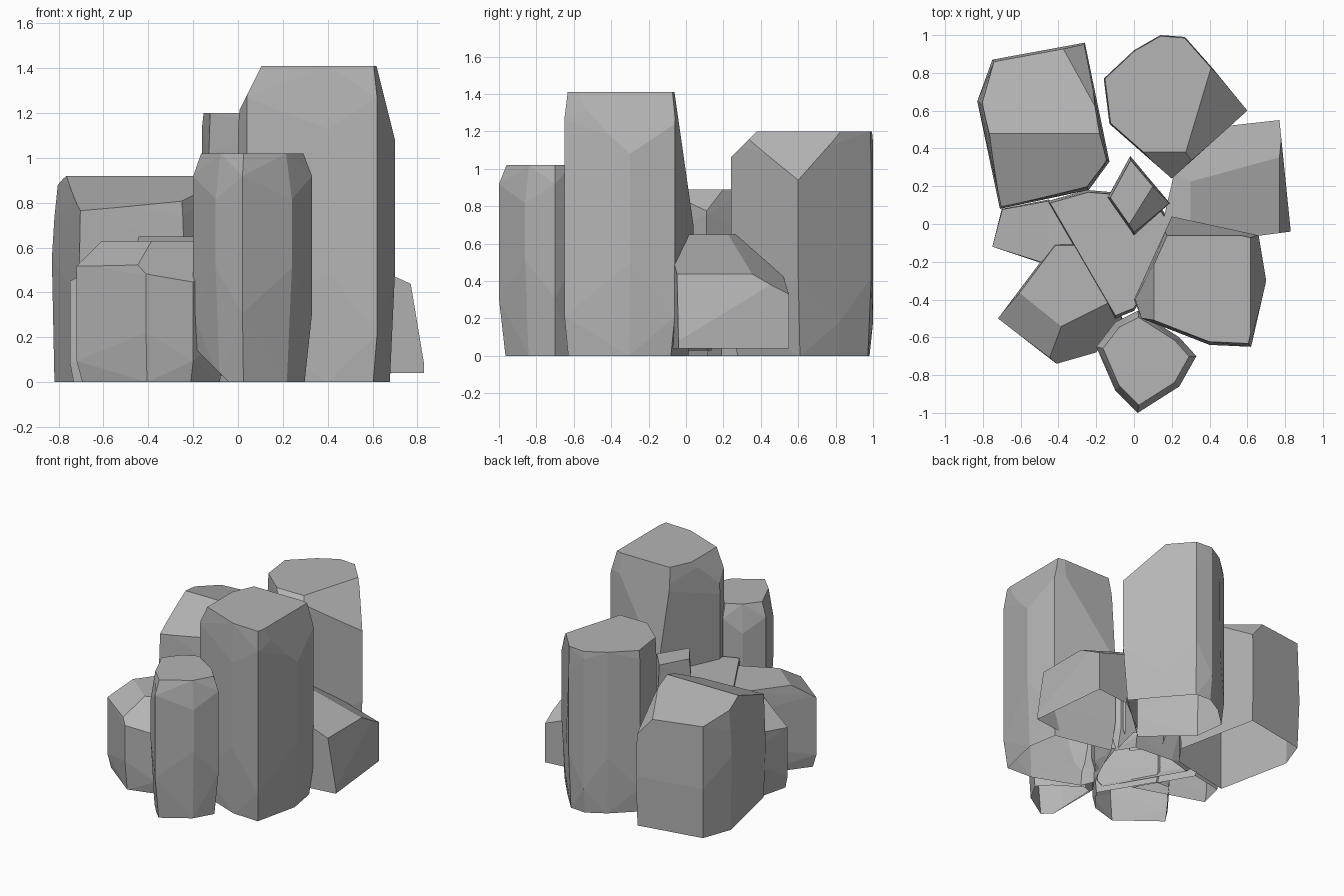
import bpy
import bmesh
import math
from mathutils import Vector

# Remove only the default cube
cube = bpy.data.objects.get("Cube")
if cube:
    bpy.data.objects.remove(cube, do_unlink=True)

# Single stone colour
stone = bpy.data.materials.new("stone_grey")
stone.use_nodes = True
grey = (.46, .46, .46, 1)
stone.diffuse_color = grey
shader = stone.node_tree.nodes["Principled BSDF"]
shader.inputs["Base Color"].default_value = grey
shader.inputs["Roughness"].default_value = .9


def ring(outline, scale, height, stagger=0):
    """Outline scaled about its middle; every second corner is staggered in height."""
    corners = [Vector((x, y, 0)) for x, y in outline]
    middle = sum(corners, Vector()) / len(corners)
    points = []
    for index, corner in enumerate(corners):
        point = middle.lerp(corner, scale)
        point.z = height + stagger * (index % 2)
        points.append(point)
    return points


def chip(bm, point, normal):
    """Break off everything beyond a plane and close the stone with a flat facet."""
    everything = bm.verts[:] + bm.edges[:] + bm.faces[:]
    bmesh.ops.bisect_plane(bm, geom=everything, plane_co=point,
                           plane_no=Vector(normal).normalized(), clear_outer=True)
    bmesh.ops.holes_fill(bm, edges=bm.edges[:], sides=0)


def rock(name, outline, height, inset=.1, neck=1, shoulder=.85, belly=.15,
         foot=.93, floor=0, chips=()):
    """Faceted stone: inset crown, uneven shoulder and belly, tapered open foot."""
    rings = [
        ring(outline, 1 - inset, height),
        ring(outline, neck, height * shoulder, height * -.1),
        ring(outline, 1, height * belly, height * .2),
        ring(outline, foot, floor),
    ]
    bm = bmesh.new()
    for points in rings:
        for point in points:
            bm.verts.new(point)
    hull = bmesh.ops.convex_hull(bm, input=bm.verts[:])
    leftovers = set(hull["geom_interior"] + hull["geom_unused"])
    spare = [item for item in leftovers if isinstance(item, bmesh.types.BMVert)]
    bmesh.ops.delete(bm, geom=spare, context="VERTS")
    for point, normal in chips:
        chip(bm, point, normal)

    # Merge nearly coplanar triangles into broad flat facets
    bmesh.ops.dissolve_limit(bm, angle_limit=math.radians(2),
                             verts=bm.verts[:], edges=bm.edges[:])
    bmesh.ops.recalc_face_normals(bm, faces=bm.faces[:])

    # Leave the hidden underside open
    underside = [face for face in bm.faces if face.normal.z < -.99]
    bmesh.ops.delete(bm, geom=underside, context="FACES")
    mesh = bpy.data.meshes.new(name)
    bm.to_mesh(mesh)
    bm.free()
    mesh.materials.append(stone)
    stone_object = bpy.data.objects.new(name, mesh)
    bpy.context.collection.objects.link(stone_object)


# Tallest column, with steep chips along its back and both sides
rock(
    name="tall_column",
    outline=[(.2, .04), (0, -.4), (.04, -.5), (.4, -.64), (.62, -.65), (.7, -.3), (.66, -.06)],
    height=1.41,
    inset=.06,
    shoulder=.9,
    chips=[((.5, -.06, 1.4), (0, 7, 1)), ((.62, -.3, 1.4), (4, 0, 1)),
           ((.1, -.3, 1.4), (-2, 0, 1))],
)

# Front column, undercut at its outer foot
rock(
    name="front_column",
    outline=[(.02, -1), (.24, -.86), (.33, -.7), (.24, -.6), (.02, -.46), (-.1, -.52),
             (-.2, -.65), (-.1, -.88)],
    height=1.02,
    inset=.14,
    shoulder=.9,
    belly=.3,
    foot=.88,
    chips=[((-.2, -.6, .16), (-1, 0, -1))],
)

# Back column, chipped at the front and at one side
rock(
    name="back_column",
    outline=[(.14, 1), (0, .92), (-.16, .77), (-.13, .53), (.2, .24), (.6, .6), (.42, .82),
             (.27, .99)],
    height=1.2,
    inset=.02,
    shoulder=.95,
    chips=[((.1, .38, 1.2), (0, -1, 1)), ((.4, .8, 1.2), (1, -.3, 1))],
)

# Broad boulder with a roof ridge and one broken corner
ridge = (-.5, .48, .92)
rock(
    name="broad_boulder",
    outline=[(-.75, .87), (-.83, .65), (-.71, .08), (-.24, .18), (-.13, .33), (-.2, .6),
             (-.26, .96)],
    height=.92,
    inset=.08,
    neck=.97,
    shoulder=.9,
    belly=.4,
    foot=.97,
    chips=[(ridge, (0, -.4, 1)), (ridge, (0, .25, 1)), ((-.38, .92, .82), (1, .8, 1))],
)

# Low front boulder, broken towards the front
rock(
    name="low_boulder",
    outline=[(-.72, -.5), (-.41, -.74), (-.2, -.68), (-.06, -.5), (-.3, -.1), (-.42, -.1)],
    height=.63,
    inset=.04,
    chips=[((-.5, -.45, .63), (-.4, -.5, 1)), ((-.2, -.45, .63), (.4, -.8, 1))],
)

# Low side boulder, sloping outwards and backwards
rock(
    name="side_boulder",
    outline=[(.15, 0), (.3, -.07), (.6, -.07), (.83, -.04), (.77, .55), (.5, .52), (.22, .3)],
    height=.65,
    inset=0,
    foot=1,
    floor=.04,
    chips=[((.3, 0, .65), (.45, 0, 1)), ((.7, .37, .45), (.3, .55, 1)),
           ((.77, 0, .44), (6, 0, 1))],
)

# Outer stone, sloping down to the side
rock(
    name="outer_stone",
    outline=[(-.75, -.12), (-.7, .08), (-.45, .13), (-.2, -.3), (-.45, -.22)],
    height=.6,
    inset=.04,
    shoulder=.75,
    chips=[((-.45, 0, .6), (-.5, 0, 1))],
)

# Small upright stone in the middle, chipped on one side
rock(
    name="middle_stone",
    outline=[(-.14, .14), (-.02, .36), (.19, .11), (0, -.06)],
    height=.89,
    floor=.1,
    chips=[((.1, .2, .89), (.8, -.5, 1))],
)

# Filler stone between the columns
rock(
    name="filler_stone",
    outline=[(-.46, .12), (-.25, .18), (.1, .15), (.2, 0), (.1, -.3), (0, -.46), (-.1, -.5)],
    height=.65,
    inset=.04,
    foot=.85,
    floor=.03,
)
